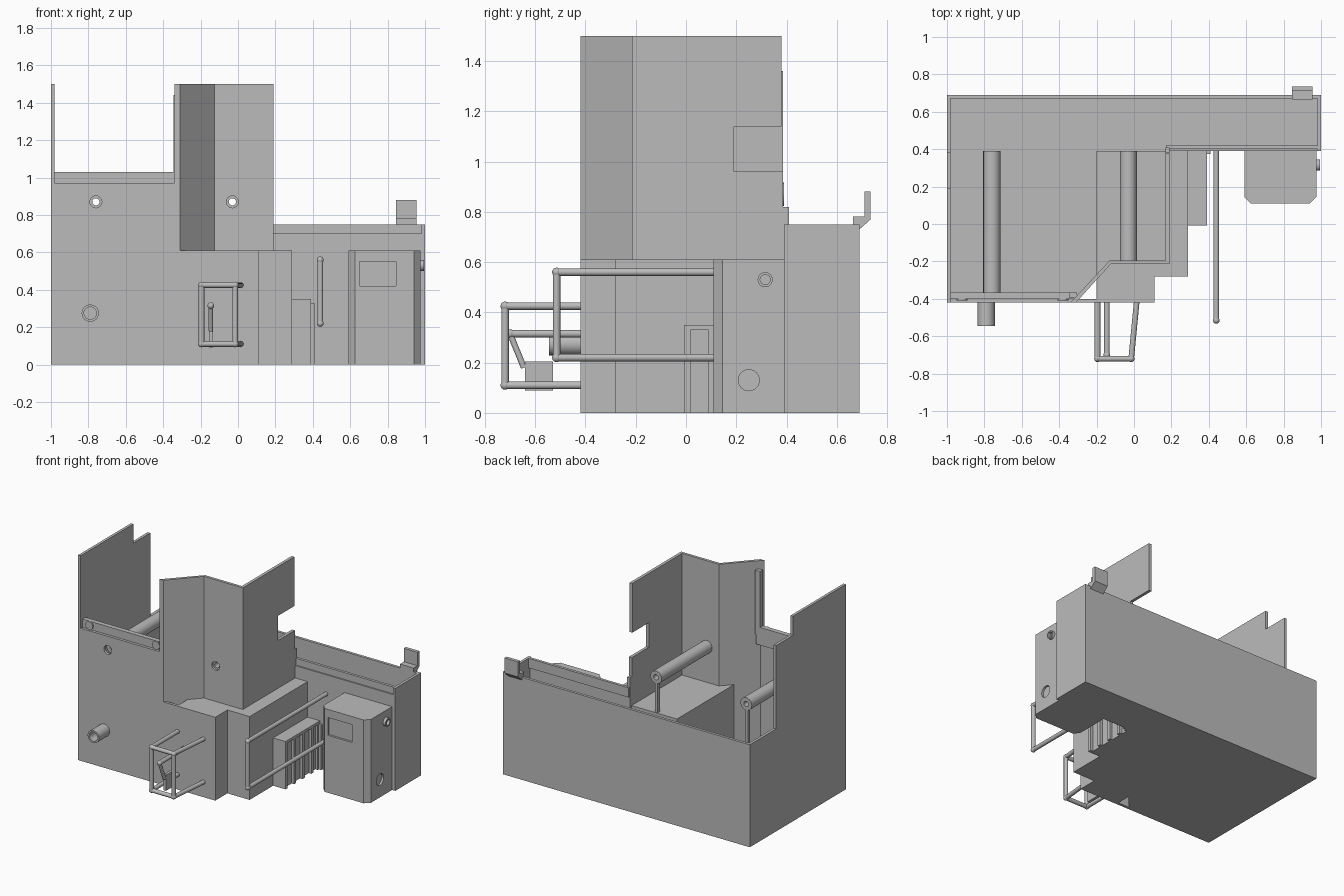
import bpy, bmesh, math
from mathutils import Vector

cube = bpy.data.objects.get("Cube")
if cube:
    bpy.data.objects.remove(cube, do_unlink=True)

GREY = (0.5, 0.5, 0.5, 1.0)
mat = bpy.data.materials.new("plain_grey")
mat.use_nodes = True
mat.diffuse_color = GREY
next(n for n in mat.node_tree.nodes if n.type == 'BSDF_PRINCIPLED').inputs["Base Color"].default_value = GREY


def finish(name, bm):
    bmesh.ops.recalc_face_normals(bm, faces=bm.faces)
    mesh = bpy.data.meshes.new(name)
    bm.to_mesh(mesh)
    bm.free()
    mesh.materials.append(mat)
    ob = bpy.data.objects.new(name, mesh)
    bpy.context.scene.collection.objects.link(ob)
    return ob


def prism(name, pts, axis, a, b):
    """Extrude a flat outline along an axis from a to b."""
    def place(p, d):
        v = list(p)
        v.insert("xyz".index(axis), d)
        return v
    bm = bmesh.new()
    low = [bm.verts.new(place(p, a)) for p in pts]
    high = [bm.verts.new(place(p, b)) for p in pts]
    bm.faces.new(low)
    bm.faces.new(high)
    n = len(pts)
    for i in range(n):
        j = (i + 1) % n
        bm.faces.new((low[i], low[j], high[j], high[i]))
    return finish(name, bm)


def box(name, x, y, z):
    return prism(name, [(x[0], y[0]), (x[1], y[0]), (x[1], y[1]), (x[0], y[1])], "z", *z)


def smooth(ob):
    bpy.ops.object.select_all(action='DESELECT')
    ob.select_set(True)
    bpy.context.view_layer.objects.active = ob
    bpy.ops.object.shade_smooth_by_angle(angle=math.radians(40))


def rod(name, a, b, r=0.015, inner=0.0, seg=24):
    """Cylinder or hollow tube between two points."""
    a, b = Vector(a), Vector(b)
    q = (b - a).to_track_quat('Z', 'Y')
    bm = bmesh.new()

    def ring(c, rad):
        return [bm.verts.new(c + q @ Vector((rad * math.cos(t), rad * math.sin(t), 0)))
                for t in (2 * math.pi * i / seg for i in range(seg))]
    loops = [ring(a, r), ring(b, r)]
    if inner:
        loops += [ring(b, inner), ring(a, inner), loops[0]]
    for p, s in zip(loops, loops[1:]):
        for i in range(seg):
            j = (i + 1) % seg
            bm.faces.new((p[i], p[j], s[j], s[i]))
    if not inner:
        bm.faces.new(loops[0])
        bm.faces.new(loops[1])
    ob = finish(name, bm)
    smooth(ob)
    return ob


def joint(name, p, r=0.018):
    bm = bmesh.new()
    bmesh.ops.create_uvsphere(bm, u_segments=16, v_segments=8, radius=r)
    bmesh.ops.translate(bm, vec=p, verts=bm.verts)
    smooth(finish(name, bm))


def cut(ob, cutter):
    m = ob.modifiers.new("cut", 'BOOLEAN')
    m.operation, m.object, m.solver = 'DIFFERENCE', cutter, 'EXACT'
    bpy.ops.object.select_all(action='DESELECT')
    bpy.context.view_layer.objects.active = ob
    ob.select_set(True)
    bpy.ops.object.modifier_apply(modifier=m.name)
    bpy.data.objects.remove(cutter, do_unlink=True)


# Tank floor and enclosing walls
prism("floor", [(-1, .69), (1, .69), (1, .39), (.19, .39), (.19, -.21),
                (-.13, -.21), (-.31, -.42), (-1, -.42)], "z", 0, .02)
box("back_wall", (-1, 1), (.67, .69), (0, .75))
box("left_end_wall", (.98, 1), (.39, .69), (0, .75))
box("trough_front_wall", (.17, 1), (.39, .405), (0, .70))
box("trough_front_rim", (.17, 1), (.40, .42), (.68, .75))
prism("right_side_wall", [(-.42, 0), (.69, 0), (.69, .75), (.385, .75), (.385, 1.36),
                          (.19, 1.36), (.19, 1.5), (-.42, 1.5)], "x", -1, -.98)
front = prism("front_wall", [(-1, 0), (-.2, 0), (-.2, .61), (-.31, .61), (-.31, .97), (-1, .97)],
              "y", -.42, -.40)
prism("diagonal_wall", [(-.31, -.42), (-.125, -.215), (-.13, -.195), (-.34, -.42)], "z", 0, 1.5)
tall = box("tall_front_wall", (-.13, .19), (-.215, -.195), (0, 1.5))
prism("inner_side_wall", [(-.21, 0), (.41, 0), (.41, .82), (.385, .82), (.385, .96), (.19, .96),
                          (.19, 1.14), (.38, 1.14), (.38, 1.5), (-.21, 1.5)], "x", .168, .19)

# Flange with bolts, and its post
box("front_flange", (-.98, -.31), (-.40, -.365), (.90, 1.03))
box("flange_post", (-.345, -.305), (-.395, -.365), (.97, 1.44))
for x in (-.92, -.38):
    rod("flange_bolt", (x, -.408, 1.0), (x, -.39, 1.0), .03)

# Hollow shafts with wall openings and end supports
for x, y, wall, base in ((-.76, -.37, front, .02), (-.03, -.20, tall, .61)):
    cut(wall, rod("opening", (x, -.5, .87), (x, 0, .87), .032))
    rod("shaft", (x, y, .87), (x, .39, .87), .046, .019)
    box("shaft_support", (x - .01, x + .01), (.36, .385), (base, .83))
flange = bpy.data.objects["front_flange"]
cut(flange, rod("opening", (-.76, -.5, .87), (-.76, 0, .87), .032))

# Stepped housing
prism("stepped_housing", [(-.2, -.42), (.11, -.42), (.11, -.28), (.29, -.28), (.29, .39), (-.2, .39)],
      "z", 0, .61)

# Low cabinet with slatted side
box("low_cabinet", (.29, .37), (-.008, .39), (0, .35))
box("cabinet_lintel", (.36, .39), (-.008, .39), (.33, .35))
for y in (-.008, .09, .19, .29, .365):
    box("cabinet_slat", (.36, .39), (y, y + .025), (0, .34))
box("cabinet_end_plate", (.38, .41), (.375, .39), (0, .33))

# Control cabinet
c = .035
cabinet = prism("control_cabinet", [(.59, .39), (.59, .11 + c), (.59 + c, .11), (.975 - c, .11),
                                    (.975, .11 + c), (.975, .39)], "z", 0, .61)
cut(cabinet, box("window_recess", (.65, .845), (.05, .125), (.42, .55)))
cut(cabinet, rod("port", (.96, .25, .13), (1.05, .25, .13), .042))
rod("side_knob", (.97, .315, .53), (.995, .315, .53), .03, .02)

# Outlet pipe
rod("outlet_pipe", (-.79, -.545, .275), (-.79, -.41, .275), .046, .033)

# Long hand rail
for z in (.22, .56):
    rod("hand_rail", (.44, -.515, z), (.44, .39, z))
    joint("hand_rail_joint", (.44, -.515, z))
rod("hand_rail_post", (.44, -.515, .22), (.44, -.515, .56))

# Guard cage
for z in (.11, .425):
    rod("guard_arm", (-.195, -.72, z), (-.195, -.41, z))
    rod("guard_arm", (-.015, -.72, z), (.015, -.41, z))
    rod("guard_cross_bar", (-.195, -.72, z), (-.015, -.72, z))
    for x in (-.195, -.015):
        joint("guard_joint", (x, -.72, z))
for x in (-.195, -.015):
    rod("guard_post", (x, -.72, .11), (x, -.72, .425))

# Pedal lever inside the guard
rod("lever_arm", (-.145, -.70, .315), (-.145, -.41, .315))
rod("lever_link", (-.145, -.70, .315), (-.145, -.645, .18), .012)
joint("lever_joint", (-.145, -.70, .315))
box("lever_pedal", (-.155, -.135), (-.64, -.53), (.09, .205))

# Bracket on the rear rim
prism("rear_bracket", [(.665, .75), (.665, .782), (.71, .782), (.71, .88), (.735, .88),
                       (.735, .77), (.69, .73), (.69, .75)], "x", .845, .955)
